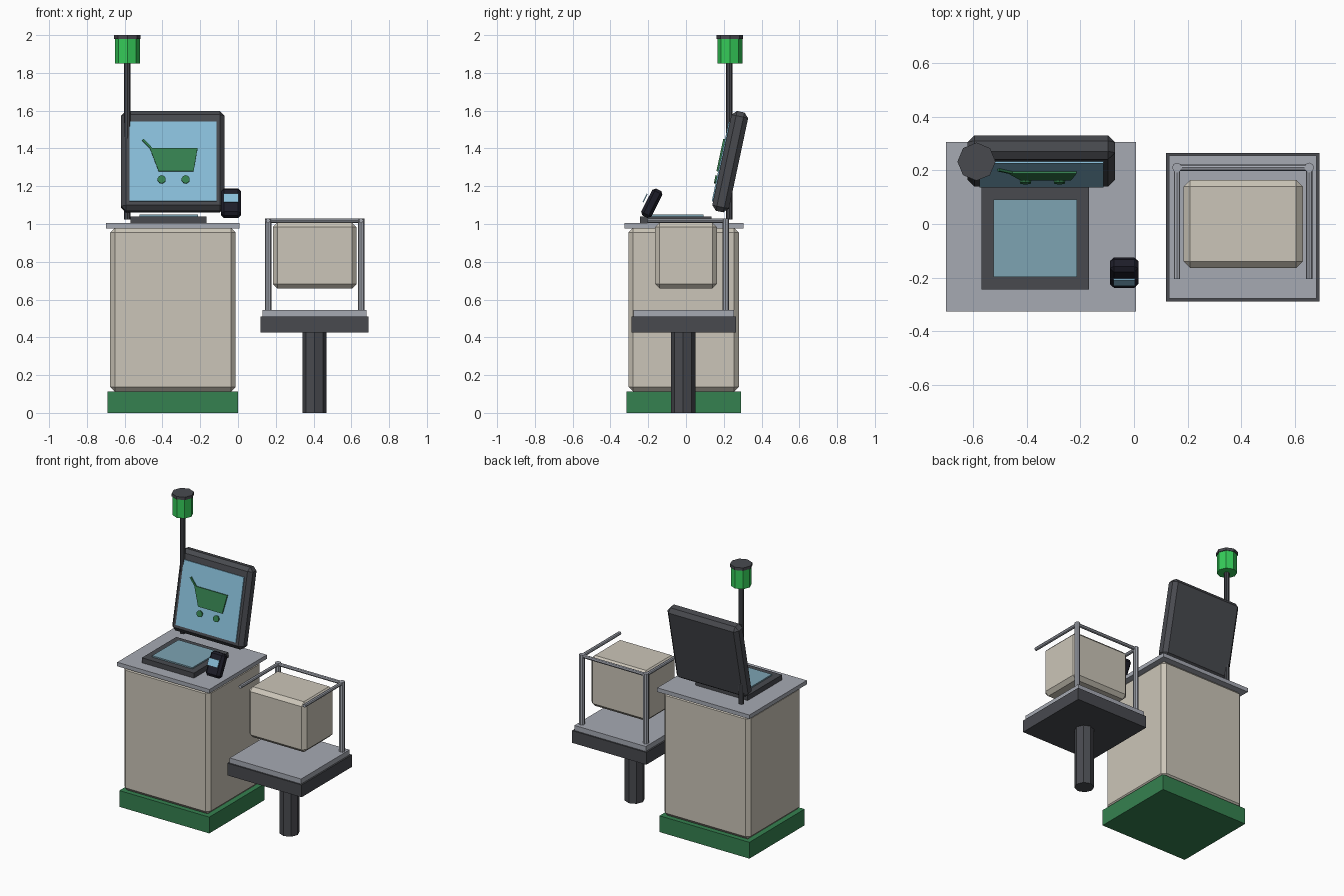
import bpy, bmesh
from math import radians, pi
from mathutils import Matrix, Vector

cube = bpy.data.objects.get("Cube")
if cube:
    bpy.data.objects.remove(cube, do_unlink=True)


def material(name, r, g, b):
    m = bpy.data.materials.new(name)
    m.use_nodes = True
    m.diffuse_color = (r, g, b, 1)
    m.node_tree.nodes["Principled BSDF"].inputs["Base Color"].default_value = (r, g, b, 1)
    return m


CREAM = material("cream", .60, .56, .48)
STEEL = material("light steel", .38, .40, .45)
DARK = material("charcoal", .065, .068, .078)
GREEN = material("deep green", .036, .22, .08)
LAMP = material("lamp green", .035, .60, .10)
SCREEN = material("screen blue", .25, .52, .70)
GLASS = material("scanner glass", .205, .37, .45)
NAVY = material("dark navy", .012, .012, .021)


def finish(name, bm, mat, frame=Matrix()):
    bmesh.ops.recalc_face_normals(bm, faces=bm.faces)
    mesh = bpy.data.meshes.new(name)
    bm.to_mesh(mesh)
    bm.free()
    mesh.materials.append(mat)
    ob = bpy.data.objects.new(name, mesh)
    ob.matrix_world = frame
    bpy.context.collection.objects.link(ob)
    return ob


def box(name, x, y, z, mat, bevel=0, frame=Matrix()):
    """Box from (min, max) ranges on each axis, with an optional chamfer."""
    bm = bmesh.new()
    bmesh.ops.create_cube(bm, size=1)
    for v in bm.verts:
        v.co = [(lo + hi) / 2 + c * (hi - lo) for c, (lo, hi) in zip(v.co, (x, y, z))]
    ob = finish(name, bm, mat, frame)
    if bevel:
        mod = ob.modifiers.new("chamfer", "BEVEL")
        mod.width, mod.segments = bevel, 1
    return ob


def rod(name, start, end, radius, mat, sides=8, frame=Matrix()):
    """Prism running between two points."""
    a, b = Vector(start), Vector(end)
    axis = b - a
    turn = Matrix.Translation((a + b) / 2) @ axis.to_track_quat("Z", "Y").to_matrix().to_4x4()
    bm = bmesh.new()
    bmesh.ops.create_cone(bm, cap_ends=True, segments=sides, radius1=radius,
                          radius2=radius, depth=axis.length, matrix=turn)
    return finish(name, bm, mat, frame)


def plate(name, outline, y0, y1, mat, frame):
    """Flat x-z outline extruded along y."""
    bm = bmesh.new()
    face = bm.faces.new([bm.verts.new((x, y0, z)) for x, z in outline])
    new = bmesh.ops.extrude_face_region(bm, geom=[face])["geom"]
    bmesh.ops.translate(bm, vec=(0, y1 - y0, 0),
                        verts=[g for g in new if isinstance(g, bmesh.types.BMVert)])
    return finish(name, bm, mat, frame)


def leaning(x, y, z, degrees):
    return Matrix.Translation((x, y, z)) @ Matrix.Rotation(radians(-degrees), 4, "X")


# Checkout cabinet
box("cabinet_base", (-.69, 0), (-.315, .29), (0, .113), GREEN)
box("cabinet", (-.677, -.012), (-.305, .28), (.113, .98), CREAM, .025)
box("countertop", (-.70, .008), (-.325, .305), (.977, 1.005), STEEL)

# Flat scanner bed
box("scanner_bed", (-.568, -.168), (-.243, .135), (1.005, 1.04), DARK)
box("scanner_glass", (-.522, -.212), (-.197, .092), (1.04, 1.049), GLASS)

# Leaning monitor with cart picture
tilt = leaning(-.345, .234, 1.33, 12)
box("monitor", (-.274, .274), (-.045, .045), (-.27, .27), DARK, .025, tilt)
box("monitor_screen", (-.23, .232), (-.052, -.044), (-.225, .205), SCREEN, 0, tilt)
plate("cart_basket", [(-.122, .061), (.131, .061), (.11, -.064), (-.075, -.064)],
      -.061, -.052, GREEN, tilt)
plate("cart_handle", [(-.163, .103), (-.155, .111), (-.108, .061), (-.122, .061)],
      -.061, -.052, GREEN, tilt)
for side, x in (("left", .068), ("right", -.059)):
    rod("cart_wheel_" + side, (x, -.061, -.108), (x, -.052, -.108), .022, GREEN, 10, tilt)

# Card reader with raised display
tilt = leaning(-.037, -.181, 1.11, 27)
box("card_reader", (-.053, .053), (-.03, .03), (-.08, .08), NAVY, .015, tilt)
box("card_reader_display", (-.04, .04), (-.047, -.041), (-.017, .033), SCREEN, 0, tilt)

# Signal lamp on its pole
rod("lamp_pole", (-.586, .23, 1.025), (-.586, .23, 1.86), .017, DARK)
rod("lamp", (-.586, .232, 1.85), (-.586, .232, 1.98), .066, LAMP)
rod("lamp_cap", (-.586, .232, 1.98), (-.586, .232, 2), .071, DARK)

# Bagging stand
rod("stand_post", (.405, -.015, 0), (.405, -.015, .43), .064, DARK)
box("stand_platform", (.12, .69), (-.288, .264), (.425, .51), DARK)
box("stand_tray", (.131, .679), (-.278, .254), (.51, .545), STEEL)

# Bag rack: two posts, a back rail and two arms
for side, x in (("left", .652), ("right", .16)):
    rod("rack_post_" + side, (x, .21, .545), (x, .21, 1.03), .018, STEEL)
    rod("rack_arm_" + side, (x, .21, 1.018), (x, -.205, 1.018), .012, STEEL)
rod("rack_back_rail", (.16, .21, 1.018), (.652, .21, 1.018), .012, STEEL)

# Hanging bag
box("bag", (.184, .628), (-.164, .164), (.658, 1.008), CREAM, .025)
